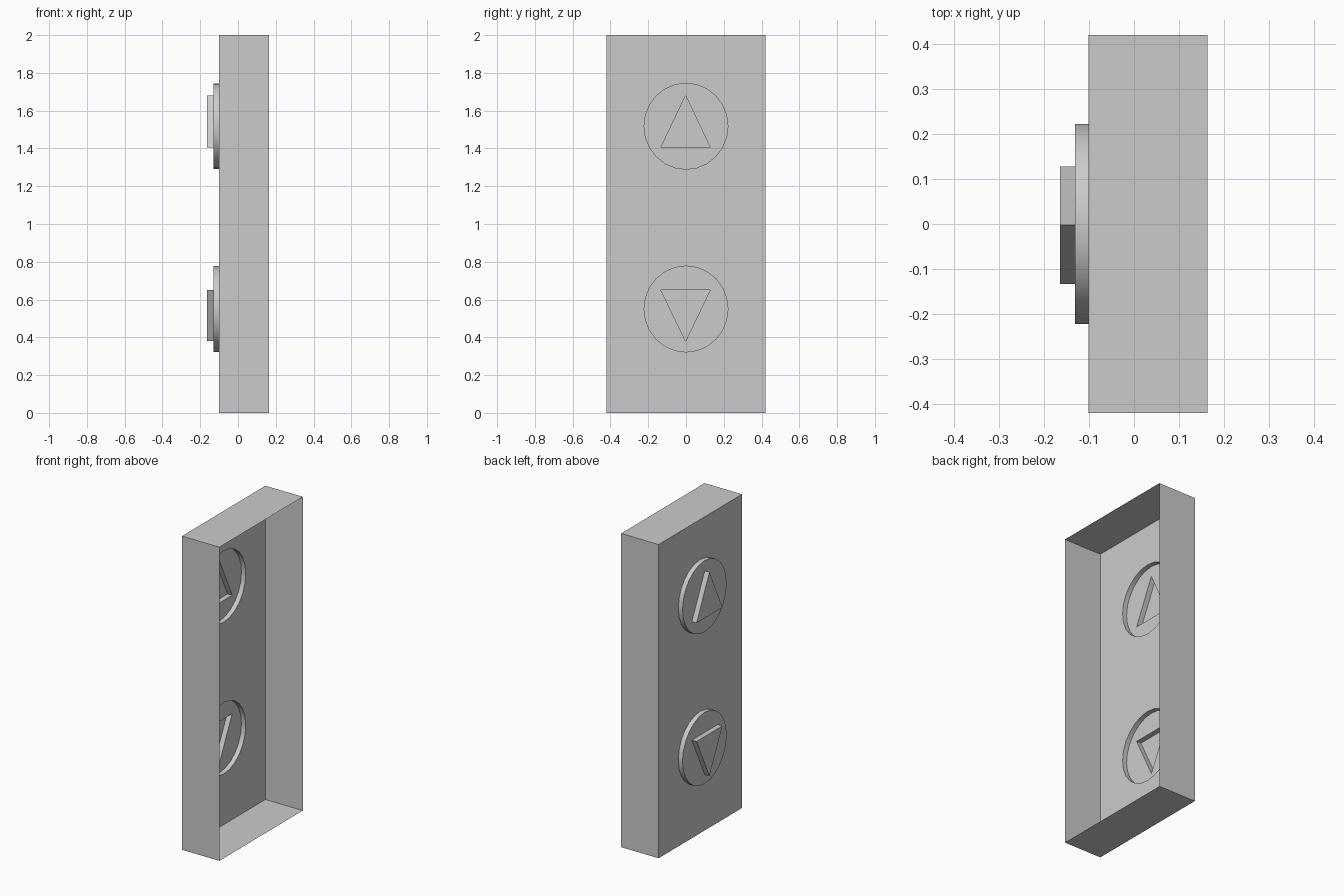
import bpy, bmesh
from math import sin, cos, tau

if "Cube" in bpy.data.objects:
    bpy.data.objects.remove(bpy.data.objects["Cube"])

# Depths along x: open back, panel front, button face, arrow face
BACK, PANEL, BUTTON, ARROW = 0.163, -0.101, -0.131, -0.164


def shell(name, outline, holes, x_face, x_back):
    """Open-backed pressing: a side wall plus a face at x_face with cut-outs."""
    bm = bmesh.new()

    def loop(points, x):
        verts = [bm.verts.new((x, y, z)) for y, z in points]
        n = len(verts)
        return verts, [bm.edges.new((verts[i], verts[(i + 1) % n])) for i in range(n)]

    front, edges = loop(outline, x_face)
    for hole in holes:
        edges += loop(hole, x_face)[1]
    bmesh.ops.triangle_fill(bm, use_beauty=True, edges=edges, normal=(-1, 0, 0))
    bmesh.ops.dissolve_limit(bm, angle_limit=0.01, verts=[], edges=bm.edges[:])

    # side wall running back from the face
    back = [bm.verts.new((x_back, y, z)) for y, z in outline]
    n = len(front)
    for i in range(n):
        j = (i + 1) % n
        bm.faces.new((front[i], front[j], back[j], back[i]))

    bmesh.ops.recalc_face_normals(bm, faces=bm.faces[:])
    bm.normal_update()
    face = max(bm.faces, key=lambda f: abs(f.normal.x))
    if face.normal.x > 0:
        bmesh.ops.reverse_faces(bm, faces=bm.faces[:])
    mesh = bpy.data.meshes.new(name)
    bm.to_mesh(mesh)
    bm.free()
    obj = bpy.data.objects.new(name, mesh)
    bpy.context.collection.objects.link(obj)
    return obj


def disc(zc, n=24):
    return [(0.222 * sin(tau * i / n), zc + 0.2275 * cos(tau * i / n)) for i in range(n)]


up = [(-0.133, 1.405), (0.128, 1.405), (-0.002, 1.68)]
down = [(-0.133, 0.65), (0.128, 0.65), (-0.002, 0.38)]
buttons = {"upper": (disc(1.5175), up), "lower": (disc(0.55), down)}

# Housing with round openings
rect = [(-0.42, 0), (0.42, 0), (0.42, 2), (-0.42, 2)]
shell("housing", rect, [d for d, _ in buttons.values()], PANEL, BACK)

# Round buttons with raised arrows
for side, (circle, arrow) in buttons.items():
    button = shell(side + "_button", circle, [arrow], BUTTON, PANEL)
    shell(side + "_arrow", arrow, [], ARROW, BUTTON)
    bpy.ops.object.select_all(action='DESELECT')
    button.select_set(True)
    bpy.context.view_layer.objects.active = button
    bpy.ops.object.shade_smooth_by_angle()
